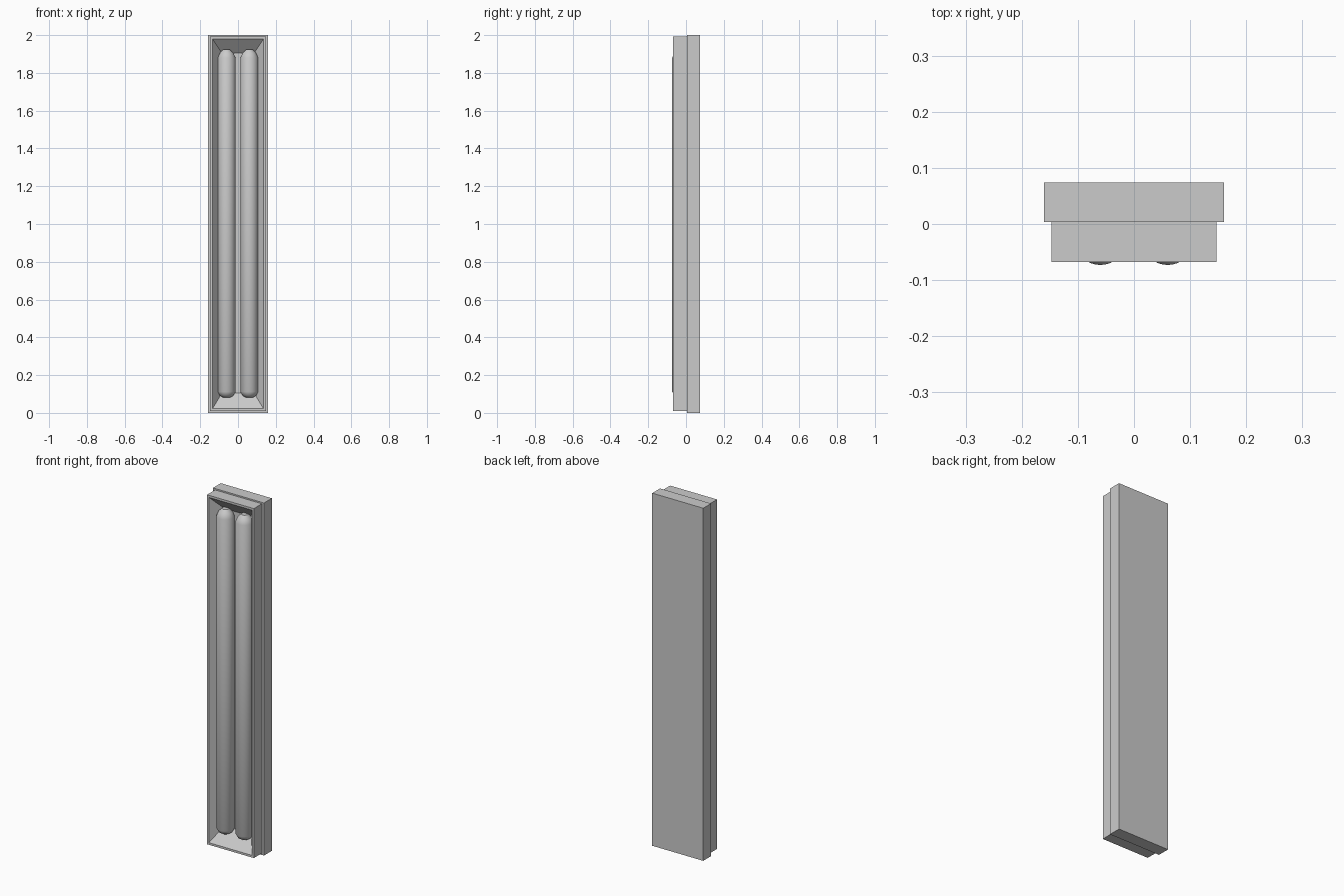
import bpy, bmesh, math

if "Cube" in bpy.data.objects:
    bpy.data.objects.remove(bpy.data.objects["Cube"])


def add_object(name, bm, smooth=False):
    bmesh.ops.recalc_face_normals(bm, faces=bm.faces)
    mesh = bpy.data.meshes.new(name)
    bm.to_mesh(mesh)
    bm.free()
    obj = bpy.data.objects.new(name, mesh)
    bpy.context.collection.objects.link(obj)
    if smooth:
        bpy.ops.object.select_all(action='DESELECT')
        obj.select_set(True)
        bpy.context.view_layer.objects.active = obj
        bpy.ops.object.shade_smooth_by_angle(angle=math.radians(40))
    return obj


def rect_loft(name, loops):
    """Join nested rectangles (half width, bottom z, top z, y) and cap both ends."""
    bm = bmesh.new()
    rings = [[bm.verts.new(p) for p in
              ((-w, y, z0), (w, y, z0), (w, y, z1), (-w, y, z1))]
             for w, z0, z1, y in loops]
    for a, b in zip(rings, rings[1:]):
        for i in range(4):
            j = (i + 1) % 4
            bm.faces.new((a[i], a[j], b[j], b[i]))
    bm.faces.new(rings[0])
    bm.faces.new(rings[-1])
    return add_object(name, bm)


def tube(name, x, y, profile, sides=32):
    """Lathe a (radius, z) profile around a vertical axis."""
    bm = bmesh.new()
    rings = [[bm.verts.new((x + r * math.cos(2 * math.pi * i / sides),
                            y + r * math.sin(2 * math.pi * i / sides), z))
              for i in range(sides)] for r, z in profile]
    for a, b in zip(rings, rings[1:]):
        for i in range(sides):
            j = (i + 1) % sides
            bm.faces.new((a[i], a[j], b[j], b[i]))
    bm.faces.new(rings[0])
    bm.faces.new(rings[-1])
    return add_object(name, bm, smooth=True)


# Rear housing box
rect_loft("rear_housing", [(0.16, 0, 2, 0.074), (0.16, 0, 2, 0.004)])

# Front frame: outer wall, flat rim, sloped reflector walls and floor
rect_loft("reflector_frame", [
    (0.147, 0.010, 1.992, 0.004),
    (0.147, 0.010, 1.992, -0.068),
    (0.135, 0.022, 1.980, -0.068),
    (0.085, 0.105, 1.905, 0.0),
])

# Two lamp tubes with rounded ends
tube_profile = [(0.018, 0.081), (0.036, 0.092), (0.047, 0.112),
                (0.047, 1.880), (0.036, 1.905), (0.018, 1.923)]
for label, side in (("left", -1), ("right", 1)):
    tube(label + "_lamp_tube", side * 0.06, -0.026, tube_profile)
